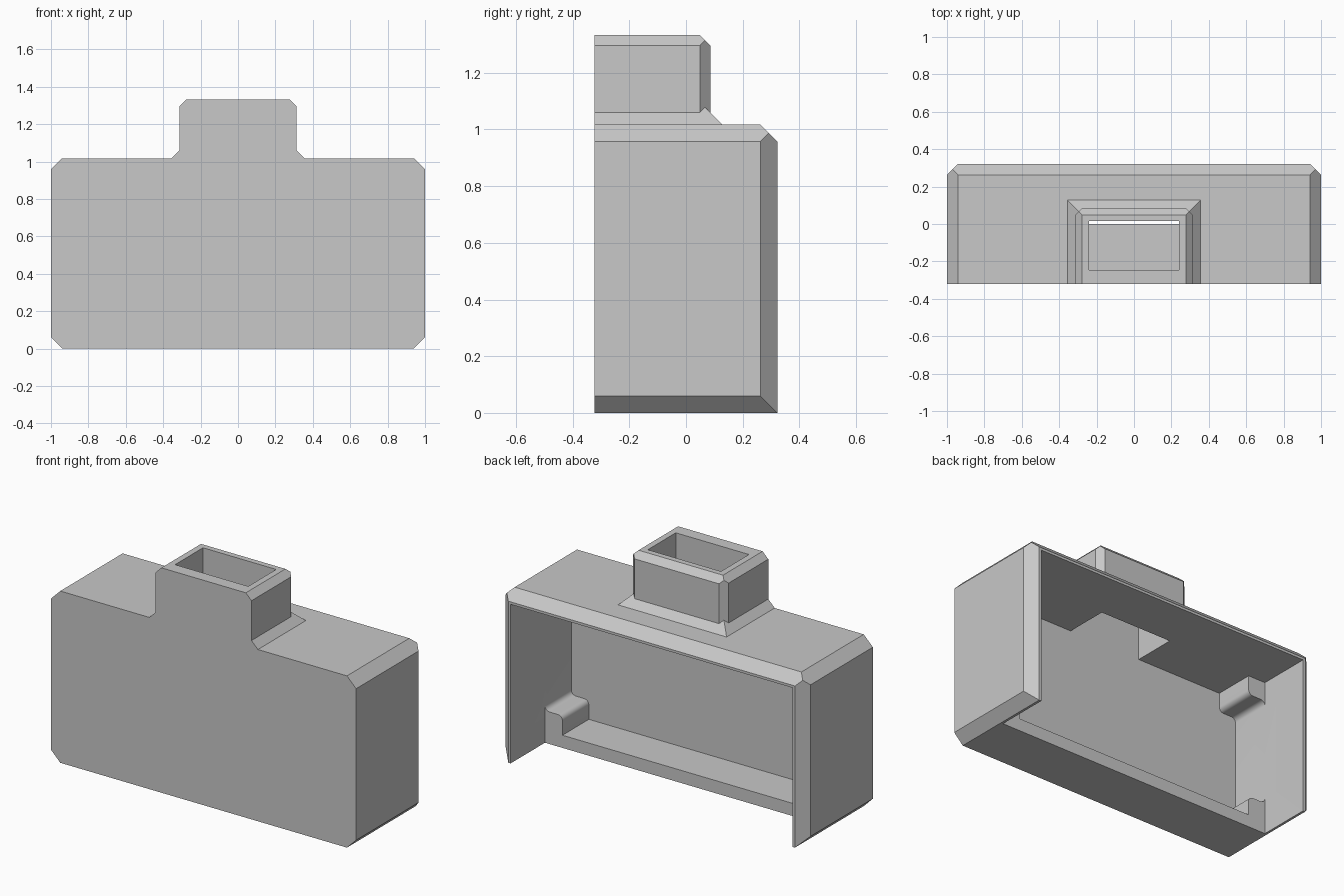
import bpy, bmesh
from math import cos, sin, radians
from mathutils import Vector

if "Cube" in bpy.data.objects:
    bpy.data.objects.remove(bpy.data.objects["Cube"], do_unlink=True)

DEPTH, TOP = 0.322, 1.018           # half depth, body height
WALL = 0.075
IN_X, IN_TOP = 1 - WALL, TOP - WALL
NECK_X, NECK_Y, NECK_TOP = 0.314, 0.086, 1.333
FAR = 0.6                           # overshoot trimmed off later

grey = bpy.data.materials.new("light_grey")
grey.use_nodes = True
colour = (0.58, 0.58, 0.58, 1)
grey.diffuse_color = colour
grey.node_tree.nodes["Principled BSDF"].inputs["Base Color"].default_value = colour


def finish(bm, name):
    bmesh.ops.recalc_face_normals(bm, faces=bm.faces[:])
    mesh = bpy.data.meshes.new(name)
    bm.to_mesh(mesh)
    bm.free()
    mesh.materials.append(grey)
    ob = bpy.data.objects.new(name, mesh)
    bpy.context.collection.objects.link(ob)
    return ob


def block(name, lo, hi, planes=()):
    """Box from lo to hi, chopped by planes given as (normal, limit)."""
    bm = bmesh.new()
    bmesh.ops.create_cube(bm, size=1)
    lo, hi = Vector(lo), Vector(hi)
    for v in bm.verts:
        v.co = [(a + b) / 2 + c * (b - a) for a, b, c in zip(lo, hi, v.co)]
    for normal, limit in planes:
        n = Vector(normal)
        cut = bmesh.ops.bisect_plane(
            bm, geom=bm.verts[:] + bm.edges[:] + bm.faces[:], dist=1e-6,
            plane_co=n * limit / n.length_squared, plane_no=n, clear_outer=True)
        edges = [e for e in cut["geom_cut"] if isinstance(e, bmesh.types.BMEdge)]
        bmesh.ops.contextual_create(bm, geom=edges)
    return finish(bm, name)


def both_sides(x, y, z, limit):
    return [((x, y, z), limit), ((-x, y, z), limit)]


def combine(target, tool, operation):
    mod = target.modifiers.new(operation, "BOOLEAN")
    mod.operation, mod.solver, mod.object = operation, "EXACT", tool
    bpy.context.view_layer.objects.active = target
    bpy.ops.object.modifier_apply(modifier=mod.name)
    bpy.data.objects.remove(tool, do_unlink=True)


def cavity():
    """Inner room with a rounded step in each of its four corners."""
    r, w, h = 0.03, 0.115, 0.115
    turn = [radians(a) for a in range(0, 91, 15)]
    step = [(r - r * cos(a), h + r - r * sin(a)) for a in turn]
    step += [(w - r + r * sin(a), h - r + r * cos(a)) for a in turn]
    step += [(w, 0)]
    outline = []
    for side, up in ((1, 1), (-1, 1), (-1, -1), (1, -1)):
        base = WALL if up > 0 else IN_TOP
        corner = [(side * (IN_X - u), base + up * v) for u, v in step]
        outline += corner if side * up > 0 else corner[::-1]
    bm = bmesh.new()
    face = bm.faces.new([bm.verts.new((x, WALL - DEPTH, z)) for x, z in outline])
    new = bmesh.ops.extrude_face_region(bm, geom=[face])["geom"]
    bmesh.ops.translate(bm, vec=(0, DEPTH - WALL + 0.1, 0),
                        verts=[v for v in new if isinstance(v, bmesh.types.BMVert)])
    return finish(bm, "cavity")


# Bevelled body
housing = block("housing", (-1, -FAR, 0), (1, DEPTH, TOP),
                both_sides(1, 0, 1, 0.94 + TOP) + both_sides(1, 0, -1, 0.94)
                + both_sides(1, 1, 0, 0.94 + DEPTH) + [((0, 1, 1), TOP + DEPTH - 0.06)])

# Neck and its sloping collar
bevel = 0.037
neck = block("neck", (-NECK_X, -FAR, 0.98), (NECK_X, NECK_Y, NECK_TOP),
             both_sides(1, 0, 1, NECK_X + NECK_TOP - bevel)
             + both_sides(1, 1, 0, NECK_X + NECK_Y - bevel)
             + [((0, 1, 1), NECK_Y + NECK_TOP - bevel)])
collar = block("collar", (-0.5, -FAR, 0.98), (0.5, 0.3, 1.1),
               both_sides(1, 0, 1, NECK_X + 1.06) + [((0, 1, 1), NECK_Y + 1.06)])
combine(neck, collar, "UNION")
combine(housing, neck, "UNION")

# Flat front, hollow inside, open back and neck opening
combine(housing, block("front_trim", (-2, -2, -1), (2, -DEPTH, 2)), "DIFFERENCE")
combine(housing, cavity(), "DIFFERENCE")
combine(housing, block("back_opening", (-IN_X, 0, -0.2), (IN_X, 1, IN_TOP)), "DIFFERENCE")
combine(housing, block("neck_opening", (-0.24, WALL - DEPTH, 0.7), (0.24, 0.015, 2)),
        "DIFFERENCE")

# Smooth only the rounded steps
bpy.ops.object.select_all(action="DESELECT")
housing.select_set(True)
bpy.context.view_layer.objects.active = housing
bpy.ops.object.shade_smooth_by_angle(angle=radians(30))
